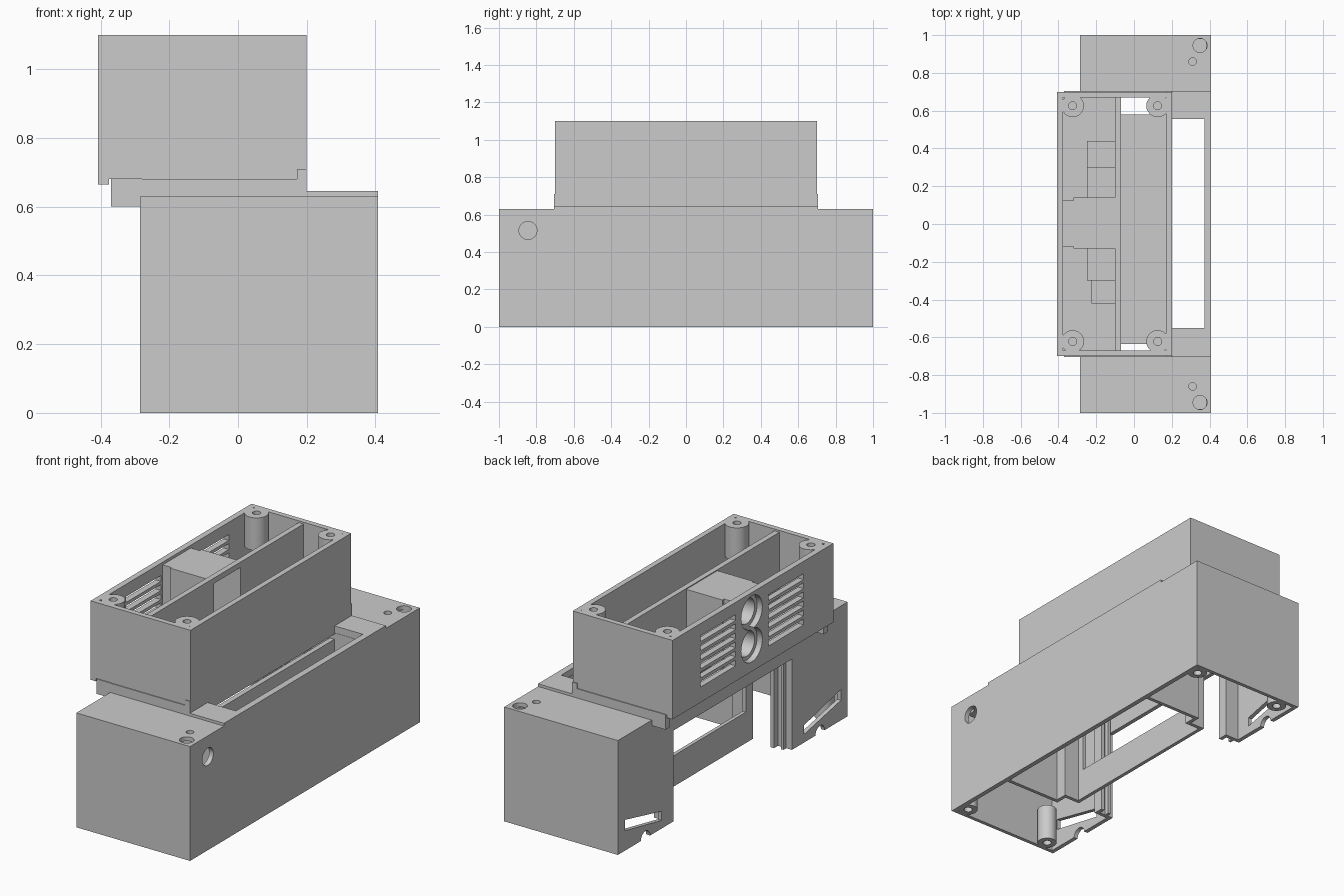
import bpy
import bmesh
from math import pi
from mathutils import Matrix, Vector

old = bpy.data.objects.get("Cube")
if old:
    bpy.data.objects.remove(old)

grey = bpy.data.materials.new("plain grey plastic")
grey.use_nodes = True
COLOUR = (0.6, 0.6, 0.6, 1)
grey.diffuse_color = COLOUR
grey.node_tree.nodes["Principled BSDF"].inputs["Base Color"].default_value = COLOUR


def make(name, bm):
    mesh = bpy.data.meshes.new(name)
    bm.to_mesh(mesh)
    bm.free()
    mesh.materials.append(grey)
    obj = bpy.data.objects.new(name, mesh)
    bpy.context.collection.objects.link(obj)
    return obj


def box(name, x, y, z):
    """Box from (low, high) ranges."""
    bm = bmesh.new()
    bmesh.ops.create_cube(bm, size=1)
    for v in bm.verts:
        v.co = Vector([lo if c < 0 else hi for c, (lo, hi) in zip(v.co, (x, y, z))])
    return make(name, bm)


def rod(name, centre, r, length, axis="z"):
    """Cylinder about its centre, along x or z."""
    bm = bmesh.new()
    bmesh.ops.create_cone(bm, cap_ends=True, segments=32, radius1=r, radius2=r, depth=length)
    turn = Matrix.Rotation(pi / 2, 4, "Y") if axis == "x" else Matrix()
    bmesh.ops.transform(bm, matrix=Matrix.Translation(centre) @ turn, verts=bm.verts)
    return make(name, bm)


def prism(name, outline, x):
    """Outline in (y, z), extruded along x."""
    bm = bmesh.new()
    face = bm.faces.new([bm.verts.new((x[0], y, z)) for y, z in outline])
    out = bmesh.ops.extrude_face_region(bm, geom=[face])["geom"]
    moved = [g for g in out if isinstance(g, bmesh.types.BMVert)]
    bmesh.ops.translate(bm, verts=moved, vec=(x[1] - x[0], 0, 0))
    bmesh.ops.recalc_face_normals(bm, faces=bm.faces)
    return make(name, bm)


def combine(obj, others, operation="DIFFERENCE"):
    """Boolean the others into obj, then remove them."""
    for other in others:
        other.hide_render = True
        mod = obj.modifiers.new("cut", "BOOLEAN")
        mod.operation = operation
        mod.solver = "EXACT"
        mod.object = other
    bpy.context.view_layer.update()
    graph = bpy.context.evaluated_depsgraph_get()
    mesh = bpy.data.meshes.new_from_object(obj.evaluated_get(graph))
    obj.modifiers.clear()
    obj.data = mesh
    for other in others:
        bpy.data.objects.remove(other)


# Lower housing: open-bottomed shell with a raised panel on the roof
base = box("lower_housing", (-0.285, 0.408), (-1, 1), (0, 0.63))
combine(base, [box("panel", (0.19, 0.408), (-0.705, 0.705), (0.6, 0.645))], "UNION")
cuts = [
    box("cavity", (-0.262, 0.382), (-0.98, 0.98), (-0.1, 0.607)),
    box("seat", (-0.4, 0.199), (-0.699, 0.699), (0.6, 0.7)),
    box("side_opening", (-0.4, -0.2), (-0.515, 0.515), (-0.1, 0.5)),
    box("roof_opening", (0.19, 0.372), (-0.55, 0.555), (0.55, 0.7)),
    rod("cable_hole", (0.4, -0.845, 0.515), 0.048, 0.1, "x"),
]
for s in (-1, 1):
    cuts += [
        rod("screw_recess", (0.35, s * 0.945, 0.6), 0.037, 0.2),
        rod("pin_hole", (0.31, s * 0.86, 0.65), 0.02, 0.08),
        rod("edge_notch", (-0.28, s * 0.76, 0), 0.04, 0.1, "x"),
        prism("slanted_slot", [(s * 0.94, 0.11), (s * 0.94, 0.17),
                               (s * 0.62, 0.095), (s * 0.62, 0.045)], (-0.32, -0.24)),
    ]
combine(base, cuts)

# Inner walls of the lower housing
plate = box("window_plate", (-0.05, -0.03), (-0.51, 0.51), (0, 0.6))
combine(plate, [box("window", (-0.1, 0), (-0.45, 0.45), (0.17, 0.52))])
box("opening_beam", (0.17, 0.198), (-0.56, 0.56), (0.5, 0.57))
for s, end in ((-1, "front"), (1, "back")):
    def span(a, b):
        return tuple(sorted((s * a, s * b)))
    box(end + "_partition", (0.04, 0.39), span(0.557, 0.577), (0, 0.605))
    box(end + "_plate_return", (-0.05, 0.06), span(0.49, 0.51), (0, 0.605))
    box(end + "_plate_jog", (0.04, 0.06), span(0.5, 0.57), (0, 0.605))
    box(end + "_leg_return", (-0.285, -0.18), span(0.515, 0.535), (0, 0.6))
    box(end + "_leg_rib", (-0.2, -0.18), span(0.48, 0.52), (0, 0.6))
    box(end + "_leg_fin", (-0.25, -0.235), span(0.49, 0.52), (0, 0.6))
    for x, side in ((0.35, "left"), (-0.19, "right")):
        boss = rod(f"{end}_{side}_screw_boss", (x, s * 0.935, 0.1), 0.05, 0.2)
        combine(boss, [rod("bore", (x, s * 0.935, 0.05), 0.022, 0.25)])

# Upper housing: open-topped tray on a narrower neck with a flange at each end
tray = box("upper_housing", (-0.408, 0.2), (-0.7, 0.7), (0.68, 1.1))
combine(tray, [
    box("neck", (-0.285, 0.2), (-0.705, 0.705), (0.6, 0.681)),
    box("back_flange", (-0.37, -0.28), (0.67, 0.705), (0.6, 0.682)),
    box("front_flange", (-0.37, -0.28), (-0.705, -0.67), (0.6, 0.682)),
    box("skirt", (-0.408, -0.375), (-0.7, 0.7), (0.665, 0.7)),
    box("back_tab", (0.172, 0.2), (0.65, 0.705), (0.61, 0.71)),
    box("front_tab", (0.172, 0.2), (-0.705, -0.65), (0.61, 0.71)),
], "UNION")
combine(tray, [
    box("cavity", (-0.375, 0.17), (-0.67, 0.67), (0.7, 1.2)),
    box("left_well", (-0.07, 0.17), (-0.67, 0.67), (0.63, 0.75)),
    box("underside", (-0.262, -0.1), (-0.67, 0.67), (0.5, 0.675)),
    box("back_gap", (-0.07, 0.17), (0.58, 0.67), (0.5, 0.7)),
    box("front_gap", (-0.07, 0.17), (-0.67, -0.635), (0.5, 0.7)),
])

# Divider and hollow sensor block, open towards the left compartment
divider = box("divider", (-0.1, -0.07), (-0.671, 0.671), (0.62, 1.09))
combine(divider, [box("doorway", (-0.2, 0), (-0.11, 0.12), (0.72, 1.06))])
block = box("sensor_block", (-0.32, -0.099), (-0.13, 0.14), (0.69, 1.085))
combine(block, [box("collar", (-0.376, -0.31), (-0.12, 0.125), (0.69, 1.085))], "UNION")
EYES = (0.81, 0.99)
hollows = [rod("eye_bore", (-0.31, 0.01, z), 0.07, 0.2, "x") for z in EYES]
hollows.append(box("hollow", (-0.24, 0), (-0.11, 0.12), (0.72, 1.06)))
combine(block, hollows)

# Low ledges on the compartment floor
LEDGES = (("back_ledge", -0.25, 0.13, 0.3, 0.74),
          ("back_low_ledge", -0.25, 0.3, 0.44, 0.72),
          ("front_ledge", -0.25, -0.3, -0.12, 0.74),
          ("front_low_ledge", -0.225, -0.42, -0.3, 0.72))
for name, x, y0, y1, top in LEDGES:
    box(name, (x, -0.1), (y0, y1), (0.69, top))

# Vent slots and round sensor openings in the right wall
openings = [rod("eye_hole", (-0.4, 0.01, z), 0.092, 0.1, "x") for z in EYES]
for i in range(6):
    z = 0.75 + i * 0.05
    for lo, hi in ((0.15, 0.456), (-0.44, -0.135)):
        openings.append(box("vent_slot", (-0.5, -0.36), (lo, hi), (z, z + 0.032)))
combine(tray, openings)

# Corner screw posts hanging below the rim
for x, side in ((-0.325, "right"), (0.125, "left")):
    for y, end in ((-0.622, "front"), (0.626, "back")):
        post = rod(f"{end}_{side}_post", (x, y, 1.01), 0.06, 0.18)
        combine(post, [rod("bore", (x, y, 1.06), 0.021, 0.1)])

# Crisp edges, smooth round parts
bpy.ops.object.select_all(action="DESELECT")
for obj in bpy.context.collection.objects:
    if obj.type == "MESH" and grey.name in obj.data.materials:
        obj.select_set(True)
        bpy.context.view_layer.objects.active = obj
bpy.ops.object.shade_smooth_by_angle(angle=pi / 6)
